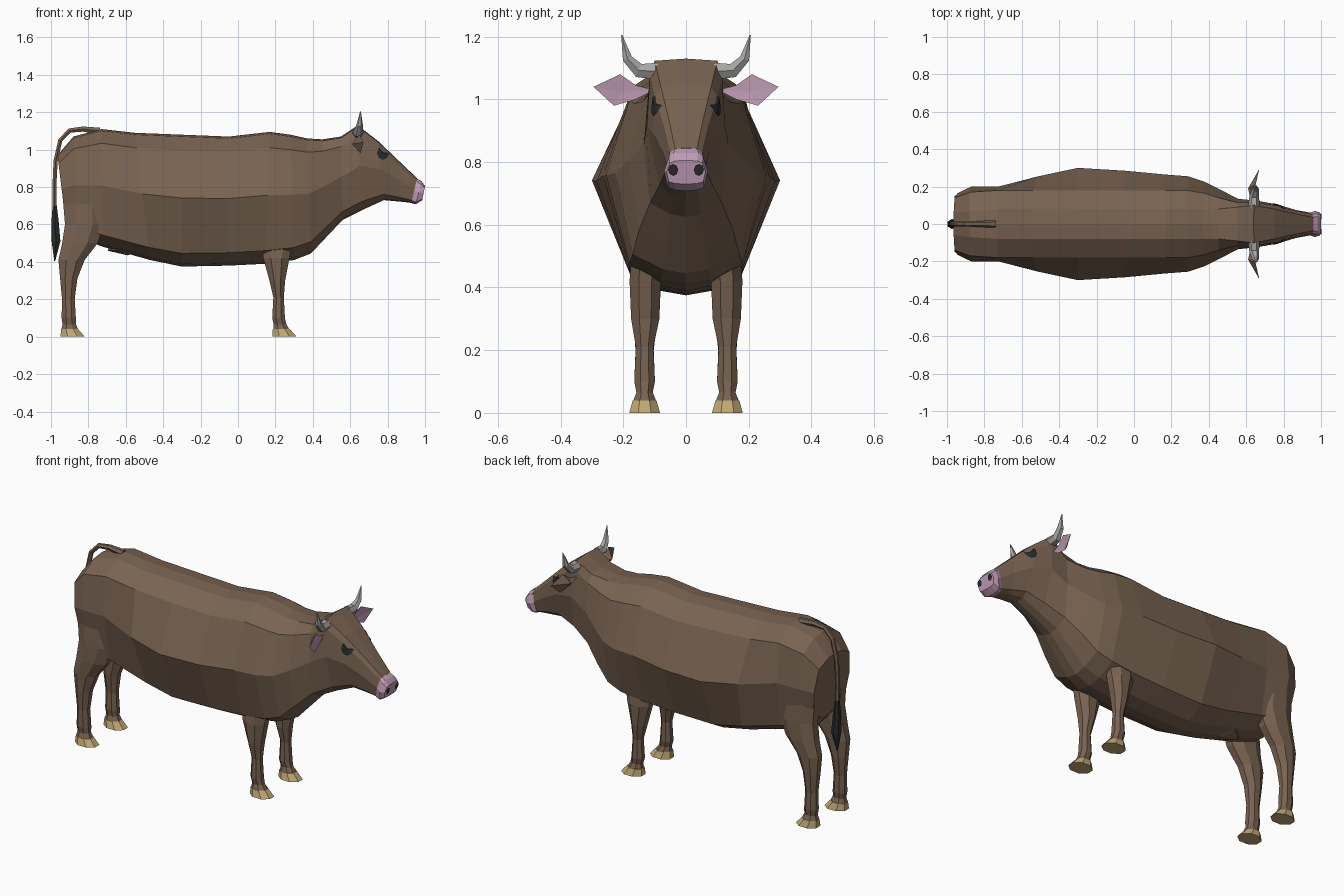
import bpy, bmesh, math
from mathutils import Vector
from mathutils.bvhtree import BVHTree

if "Cube" in bpy.data.objects:
    bpy.data.objects.remove(bpy.data.objects["Cube"], do_unlink=True)


def make_material(name, red, green, blue):
    material = bpy.data.materials.new(name)
    material.use_nodes = True
    color = (red, green, blue, 1)
    material.diffuse_color = color
    material.node_tree.nodes["Principled BSDF"].inputs["Base Color"].default_value = color
    return material


hide = make_material("brown hide", .19, .125, .083)
skin = make_material("pink skin", .52, .33, .46)
horn_grey = make_material("horn grey", .38, .38, .37)
black = make_material("black", .022, .024, .025)
hoof_tan = make_material("hoof tan", .54, .4, .18)


def finish(name, bm, *materials, fix_normals=True):
    """Turn a bmesh into a flat-shaded object."""
    if fix_normals:
        bmesh.ops.recalc_face_normals(bm, faces=bm.faces)
    mesh = bpy.data.meshes.new(name)
    bm.to_mesh(mesh)
    bm.free()
    for material in materials:
        mesh.materials.append(material)
    obj = bpy.data.objects.new(name, mesh)
    bpy.context.scene.collection.objects.link(obj)
    return obj


def loft(name, rings, material):
    """Skin a row of closed rings and cap both ends."""
    bm = bmesh.new()
    loops = [[bm.verts.new(point) for point in ring] for ring in rings]
    count = len(loops[0])
    for first, second in zip(loops, loops[1:]):
        for i in range(count):
            j = (i + 1) % count
            bm.faces.new((first[i], first[j], second[j], second[i]))
    bm.faces.new(loops[0])
    bm.faces.new(loops[-1])
    return finish(name, bm, material)


def body_ring(xt, zt, xb, zb, top, ridge, wide, low, bottom):
    """Symmetric cross-section between a top point and a bottom point."""
    half = [(top, .985), (ridge, .88), (wide, .52), (low, .1), (bottom, .02)]
    outline = [(0, 1)] + half + [(0, 0)] + [(-y, f) for y, f in reversed(half)]
    return [(xb + f * (xt - xb), y, zb + f * (zt - zb)) for y, f in outline]


def flat_ring(z, x, y, half_x, half_y, sides=8):
    """Horizontal ring for legs and hooves."""
    turn = math.pi / sides
    scale = 1 / math.cos(turn)
    angles = [turn * (2 * i + 1) for i in range(sides)]
    return [(x + scale * half_x * math.cos(a), y + scale * half_y * math.sin(a), z)
            for a in angles]


def tube(name, path, radii, across, material, sides=6):
    """Tapered tube along a bent path lying square to the across direction."""
    points = [Vector(p) for p in path]
    across = Vector(across)
    rings = []
    for i, point in enumerate(points):
        tangent = points[min(i + 1, len(points) - 1)] - points[max(i - 1, 0)]
        other = tangent.cross(across).normalized()
        rings.append([point + radii[i] * (across * math.cos(a) + other * math.sin(a))
                      for a in (math.tau * k / sides for k in range(sides))])
    return loft(name, rings, material)


def decal(name, target, center, u, v, direction, material, sides=8):
    """Thin painted patch projected onto the target surface."""
    tree = BVHTree.FromPolygons([p.co for p in target.data.vertices],
                                [p.vertices for p in target.data.polygons])
    center, u, v, direction = map(Vector, (center, u, v, direction))
    bm = bmesh.new()

    def project(point):
        hit = tree.ray_cast(point, direction)[0] or tree.find_nearest(point)[0]
        return bm.verts.new(hit - direction * .006)

    middle = project(center)
    rim = [project(center + u * math.cos(a) + v * math.sin(a))
           for a in (math.tau * k / sides for k in range(sides))]
    for i in range(sides):
        face = bm.faces.new((middle, rim[i], rim[(i + 1) % sides]))
        face.normal_update()
        if face.normal.dot(direction) > 0:
            face.normal_flip()
    return finish(name, bm, material, fix_normals=False)


# Trunk, neck and head in one skin, from rump to nose
body = loft("body", [body_ring(*row) for row in [
    (-.965, .97, -.92, .6, .06, .14, .165, .14, .06),
    (-.88, 1.07, -.86, .53, .07, .17, .2, .16, .07),
    (-.73, 1.11, -.72, .48, .08, .18, .2, .16, .08),
    (-.55, 1.09, -.47, .41, .08, .18, .255, .17, .08),
    (-.3, 1.08, -.3, .375, .08, .18, .3, .18, .08),
    (-.05, 1.07, -.05, .38, .08, .18, .285, .18, .08),
    (.17, 1.095, .15, .39, .08, .18, .265, .18, .08),
    (.28, 1.08, .3, .41, .08, .18, .255, .18, .08),
    (.37, 1.06, .39, .445, .08, .165, .225, .17, .07),
    (.45, 1.055, .47, .53, .08, .14, .185, .15, .06),
    (.55, 1.07, .56, .625, .09, .115, .135, .115, .05),
    (.64, 1.13, .67, .68, .1, .115, .125, .085, .04),
    (.75, 1.045, .78, .73, .08, .1, .105, .07, .04),
    (.86, .94, .87, .722, .055, .07, .075, .055, .035),
    (.96, .845, .93, .715, .035, .05, .06, .05, .03),
]], hide)

# Pink muzzle
muzzle = loft("muzzle", [body_ring(*row) for row in [
    (.957, .846, .927, .714, .036, .052, .061, .052, .032),
    (.982, .83, .95, .708, .04, .055, .07, .058, .035),
    (1, .805, .985, .73, .035, .052, .062, .055, .035),
]], skin)

# Udder under the rear belly
bm = bmesh.new()
bmesh.ops.create_icosphere(bm, subdivisions=1, radius=1)
bmesh.ops.scale(bm, vec=(.12, .08, .045), verts=bm.verts)
bmesh.ops.translate(bm, vec=(-.59, 0, .48), verts=bm.verts)
finish("udder", bm, hide)

# Leg profiles: height, x, y, half length, half width
front_profile = [
    (.56, .21, .12, .09, .05), (.42, .205, .13, .07, .05), (.3, .21, .13, .042, .045),
    (.21, .217, .132, .028, .028), (.1, .217, .132, .034, .033),
    (.065, .225, .132, .034, .026), (.04, .232, .132, .042, .036)]
hind_profile = [
    (.78, -.83, .12, .11, .06), (.6, -.82, .125, .105, .06), (.5, -.845, .13, .095, .053),
    (.41, -.89, .13, .07, .045), (.31, -.905, .13, .046, .04),
    (.2, -.907, .132, .034, .029), (.1, -.905, .132, .038, .033),
    (.065, -.902, .132, .036, .026), (.04, -.9, .132, .045, .036)]


def mirrored(profile, side):
    return [flat_ring(z, x, side * y, hx, hy) for z, x, y, hx, hy in profile]


def ear(name, side):
    """Leaf-shaped ear, pink toward the front and brown behind."""
    outline = [(.63, .1, 1.03), (.64, .16, 1.045), (.65, .21, 1.08),
               (.67, .295, 1.04), (.655, .23, .98), (.64, .16, 1.0)]
    bm = bmesh.new()
    rim = [bm.verts.new((x, side * y, z)) for x, y, z in outline]
    inner = bm.verts.new((.645, side * .2, 1.025))
    outer = bm.verts.new((.61, side * .19, 1.03))
    for i, vert in enumerate(rim):
        following = rim[(i + 1) % len(rim)]
        bm.faces.new((vert, following, inner)).material_index = 1
        bm.faces.new((following, vert, outer))
    return finish(name, bm, hide, skin)


# Paired parts
for side, label in ((1, "left"), (-1, "right")):
    # the animal faces +x, so +y is its own left flank
    for part, profile in (("front", front_profile), ("hind", hind_profile)):
        loft(f"{label}_{part}_leg", mirrored(profile, side), hide)
        x = profile[-1][1]
        hoof = [(.04, x, .132, .046, .038), (0, x + .016, .132, .065, .049)]
        loft(f"{label}_{part}_hoof", mirrored(hoof, side), hoof_tan)
    ear(f"{label}_ear", side)
    tube(f"{label}_horn",
         [(.64, side * .09, 1.09), (.643, side * .15, 1.092),
          (.65, side * .187, 1.13), (.655, side * .205, 1.205)],
         (.031, .026, .018, .002), (1, 0, 0), horn_grey)
    decal(f"{label}_eye", body, (.775, side * .4, .982),
          (.032, 0, 0), (0, 0, .037), (0, -side, 0), black)
    decal(f"{label}_nostril", muzzle, (1.3, side * .041, .775),
          (0, .016, 0), (0, 0, .019), (-1, 0, 0), black)

# Tail and its dark tuft
tube("tail", [(-.74, 0, 1.1), (-.83, 0, 1.11), (-.9, 0, 1.102), (-.95, 0, 1.05),
              (-.975, 0, .94), (-.982, 0, .8), (-.98, 0, .68)],
     (.02, .016, .014, .013, .013, .012, .012), (0, 1, 0), hide)
tube("tail_tuft", [(-.98, 0, .7), (-.978, 0, .62), (-.973, 0, .51), (-.98, 0, .405)],
     (.013, .022, .027, .003), (0, 1, 0), black)
